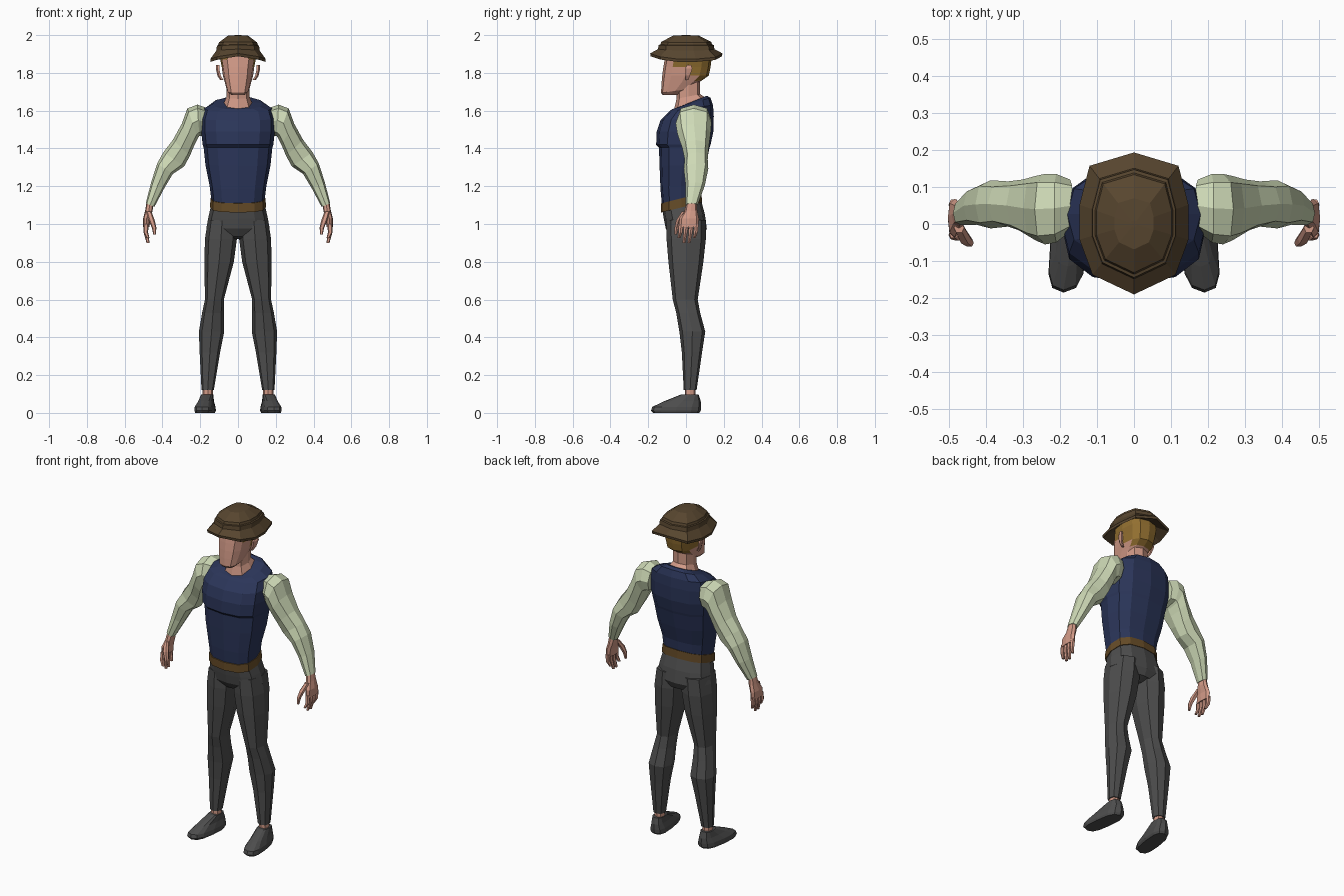
import bpy, bmesh, math
from mathutils import Vector


def material(name, r, g, b):
    m = bpy.data.materials.new(name)
    m.diffuse_color = (r, g, b, 1)
    return m


SKIN = material("skin", 0.64, 0.32, 0.24)
HAIR = material("hair gold", 0.29, 0.16, 0.03)
HAT = material("hat brown", 0.095, 0.06, 0.028)
NAVY = material("vest navy", 0.024, 0.036, 0.10)
SLEEVE = material("sleeve pale green", 0.62, 0.70, 0.47)
GREY = material("trouser grey", 0.075, 0.075, 0.075)
BELT = material("belt brown", 0.13, 0.07, 0.02)


def ring(c, u, v, n=8, p=0.8):
    """Rounded cross-section: centre c, half axes u and v, p < 1 is squarer."""
    pts = []
    for i in range(n):
        a = 2 * math.pi * i / n
        s, t = math.cos(a), math.sin(a)
        s, t = [math.copysign(abs(k) ** p, k) if abs(k) > 1e-6 else 0 for k in (s, t)]
        pts.append(Vector(c) + Vector(u) * s + Vector(v) * t)
    return pts


def level(x0, x1, y0, y1, z, slope=0, skew=0, n=8, p=0.8):
    """Horizontal section from its bounds; slope raises the back."""
    d = (y1 - y0) / 2
    return ring(((x0 + x1) / 2, (y0 + y1) / 2, z), ((x1 - x0) / 2, 0, 0),
                (-skew, d, slope * d), n, p)


def loft(name, rings, mats, mirror=False, rule=None):
    bm = bmesh.new()
    rows = [[bm.verts.new(q) for q in r] for r in rings]
    n = len(rows[0])
    for a, b in zip(rows, rows[1:]):
        for i in range(n):
            j = (i + 1) % n
            bm.faces.new((a[i], a[j], b[j], b[i]))
    bm.faces.new(rows[0][::-1])
    bm.faces.new(rows[-1])
    bmesh.ops.recalc_face_normals(bm, faces=bm.faces)
    if rule:
        for f in bm.faces:
            f.material_index = rule(f.calc_center_median())
    me = bpy.data.meshes.new(name)
    bm.to_mesh(me)
    bm.free()
    for m in mats:
        me.materials.append(m)
    ob = bpy.data.objects.new(name, me)
    bpy.context.collection.objects.link(ob)
    if mirror:
        ob.modifiers.new("mirror", 'MIRROR').use_mirror_merge = False
    return ob


def centred(rows, n, p):
    """Sections symmetric about x = 0: (half width, front, back, z, slope)."""
    return [level(-w, w, f, b, z, s, 0, n, p) for w, f, b, z, s in rows]


# Vest: waist, ribs, chest ledge, shoulders, sloping neckline
loft("vest", centred([
    (0.14, -0.127, 0.075, 1.12, 0.25), (0.15, -0.135, 0.08, 1.20, 0.15),
    (0.172, -0.14, 0.105, 1.31, 0), (0.182, -0.143, 0.125, 1.405, 0),
    (0.187, -0.158, 0.13, 1.42, 0), (0.195, -0.155, 0.145, 1.49, 0),
    (0.195, -0.135, 0.147, 1.56, 0.08), (0.18, -0.09, 0.143, 1.612, 0.15),
    (0.13, -0.075, 0.13, 1.638, 0.30), (0.08, -0.06, 0.11, 1.645, 0.40)], 12, 0.75), [NAVY])

# Belt, tilted up towards the back
loft("belt", centred([(0.148, -0.133, 0.085, 1.088, 0.25),
                      (0.146, -0.133, 0.082, 1.136, 0.25)], 12, 0.75), [BELT])

# Trousers: hips, then the two legs
loft("hips", centred([
    (0.142, -0.125, 0.08, 1.10, 0.25), (0.156, -0.118, 0.10, 1.04, 0.1),
    (0.168, -0.107, 0.11, 0.975, 0), (0.13, -0.08, 0.09, 0.935, 0),
    (0.04, -0.04, 0.05, 0.92, 0)], 12, 0.8), [GREY])
loft("leg", [level(*r) for r in [
    (0.008, 0.160, -0.105, 0.105, 1.02), (0.006, 0.175, -0.103, 0.105, 0.92),
    (0.022, 0.178, -0.093, 0.092, 0.80), (0.075, 0.175, -0.07, 0.062, 0.60),
    (0.075, 0.190, -0.052, 0.075, 0.53), (0.073, 0.207, -0.035, 0.102, 0.43),
    (0.095, 0.203, -0.022, 0.085, 0.32), (0.128, 0.193, -0.012, 0.056, 0.12)]],
    [GREY], True)
loft("ankle", [level(0.133, 0.187, -0.006, 0.05, z) for z in (0.07, 0.14)], [SKIN], True)

# Shoes, toes turned slightly outwards
loft("shoe", [level(*r, n=12, p=0.7) for r in [
    (0.128, 0.222, -0.175, 0.070, 0.0, 0, 0.015), (0.122, 0.226, -0.185, 0.078, 0.012, 0, 0.016),
    (0.124, 0.224, -0.178, 0.080, 0.032, 0, 0.016), (0.130, 0.208, -0.115, 0.078, 0.062, 0, 0.01),
    (0.130, 0.195, -0.025, 0.066, 0.098, 0, 0)]], [GREY], True)


# Sleeves: each section runs from an outer to an inner point (x, z)
def arm_ring(ox, oz, ix, iz, y0, y1):
    return ring(((ox + ix) / 2, (y0 + y1) / 2, (oz + iz) / 2),
                ((ox - ix) / 2, 0, (oz - iz) / 2), (0, (y1 - y0) / 2, 0))


loft("sleeve", [arm_ring(*r) for r in [
    (0.165, 1.615, 0.18, 1.47, -0.02, 0.12), (0.215, 1.632, 0.205, 1.465, -0.05, 0.135),
    (0.268, 1.612, 0.212, 1.455, -0.055, 0.135), (0.298, 1.53, 0.23, 1.42, -0.045, 0.13),
    (0.345, 1.445, 0.255, 1.36, -0.02, 0.12), (0.395, 1.38, 0.285, 1.305, -0.007, 0.115),
    (0.428, 1.32, 0.345, 1.265, -0.012, 0.118), (0.460, 1.22, 0.390, 1.19, -0.002, 0.10),
    (0.488, 1.11, 0.443, 1.09, -0.003, 0.062)]], [SLEEVE], True)

# Hands: palm, four fingers and a thumb
loft("palm", [level(*r) for r in [
    (0.447, 0.483, 0.005, 0.055, 1.12), (0.452, 0.492, -0.008, 0.06, 1.07),
    (0.465, 0.502, -0.035, 0.068, 1.03), (0.468, 0.502, -0.038, 0.066, 0.985)]], [SKIN], True)
for k in range(4):
    y, tip = -0.026 + 0.027 * k, (0.925, 0.90, 0.90, 0.925)[k]
    loft("finger", [ring((x, y - d, z), (r, 0, 0), (0, r, 0), 6) for x, d, z, r in [
        (0.486, 0, 1.0, 0.013), (0.488, 0.004, 0.955, 0.012), (0.476, 0.012, tip, 0.008)]],
        [SKIN], True)
loft("thumb", [ring(c, (r, 0, 0), (0, r, 0), 6) for c, r in [
    ((0.472, -0.01, 1.065), 0.014), ((0.457, -0.038, 1.02), 0.016),
    ((0.444, -0.050, 0.98), 0.012), ((0.442, -0.054, 0.945), 0.007)]], [SKIN], True)

# Neck, filling the collar
loft("neck", centred([(0.078, -0.064, 0.104, 1.635, 0.40), (0.06, -0.05, 0.075, 1.675, 0.2),
                      (0.06, -0.05, 0.075, 1.77, 0)], 8, 0.8), [SKIN])


# Head, with hair on the back and upper sides
def hair_rule(c):
    return 1 if (c.z > 1.765 and c.y > 0.03) or (c.z > 1.825 and c.y > -0.085) else 0


loft("head", centred([
    (0.036, -0.122, -0.05, 1.682, 0), (0.058, -0.132, 0.02, 1.705, 0.15),
    (0.07, -0.13, 0.085, 1.75, 0.1), (0.08, -0.126, 0.12, 1.785, 0),
    (0.086, -0.12, 0.13, 1.83, 0), (0.094, -0.113, 0.135, 1.87, 0),
    (0.09, -0.105, 0.125, 1.93, 0)], 12, 0.72), [SKIN, HAIR], rule=hair_rule)
loft("ear", [ring((x, y, z), (0.009, 0, 0), (0.004, d, 0), 6) for x, y, z, d in [
    (0.086, 0.006, 1.762, 0.008), (0.10, 0.008, 1.785, 0.014),
    (0.108, 0.014, 1.822, 0.022), (0.106, 0.016, 1.842, 0.012)]], [SKIN], True)

# Hat: ten-sided outline scaled through brim, band and crown; brim droops at the sides
HALF = [(0.0, -0.19), (0.112, -0.137), (0.147, -0.042), (0.147, 0.052), (0.12, 0.157), (0.0, 0.193)]
OUTLINE = HALF + [(-x, y) for x, y in HALF[4:0:-1]]


def hat_ring(scale, z, droop):
    return [Vector((x * scale, y * scale, z - droop * (x / 0.147) ** 2)) for x, y in OUTLINE]


loft("hat", [hat_ring(*r) for r in [
    (0.62, 1.905, 0), (0.985, 1.888, 0.03), (1.0, 1.903, 0.03), (0.78, 1.926, 0.008),
    (0.76, 1.948, 0.004), (0.715, 1.950, 0.003), (0.69, 1.964, 0.003),
    (0.36, 1.997, 0.0), (0.05, 2.0, 0)]], [HAT])
